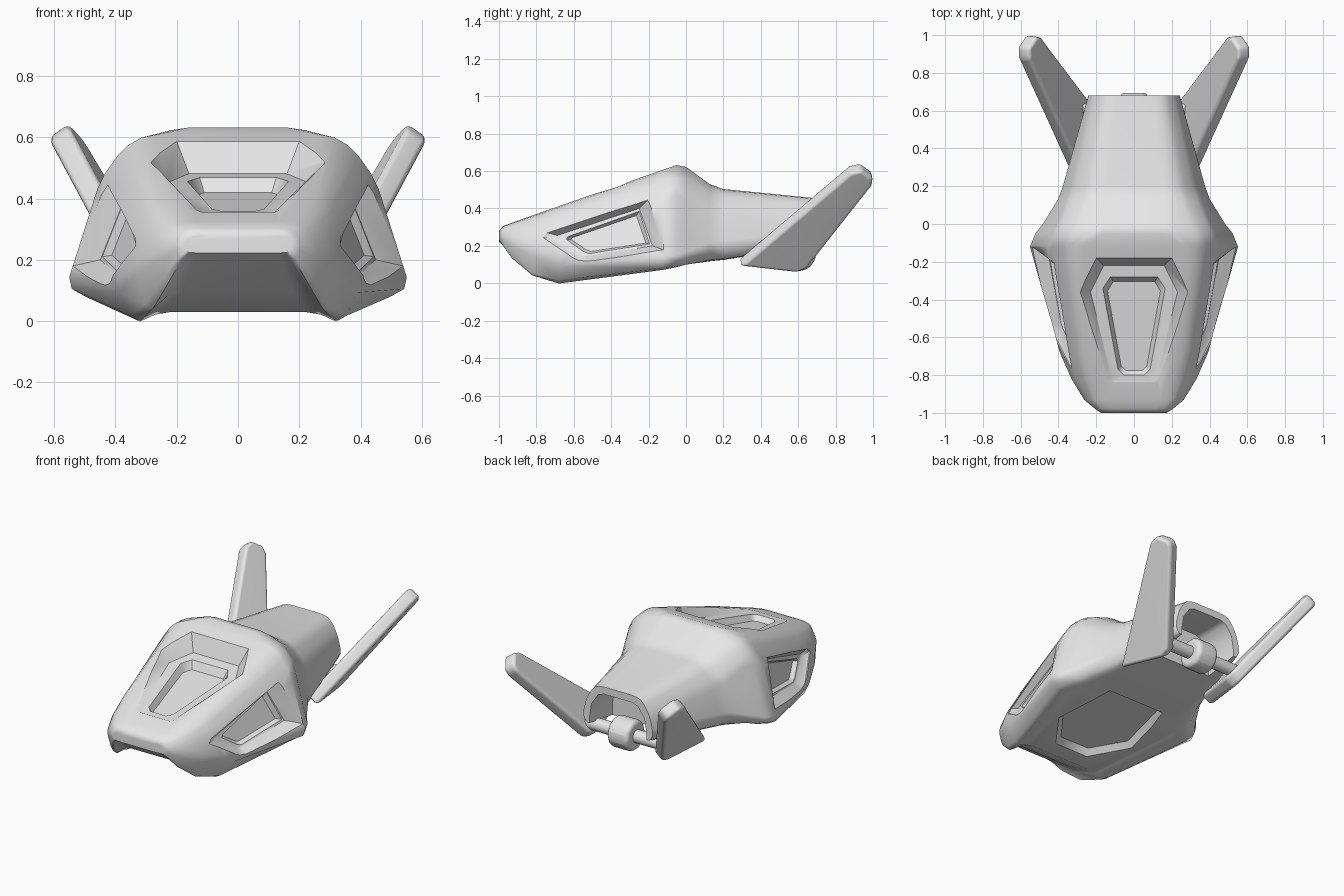
import bpy
import bmesh
from math import pi
from mathutils import Vector

cube = bpy.data.objects.get("Cube")
if cube:
    bpy.data.objects.remove(cube, do_unlink=True)

grey = bpy.data.materials.new("plain grey")
grey.use_nodes = True
grey.diffuse_color = (0.8, 0.8, 0.8, 1)
grey.node_tree.nodes["Principled BSDF"].inputs["Base Color"].default_value = (0.8, 0.8, 0.8, 1)


def loft(name, rings):
    """Closed solid through a list of equal-length point rings."""
    bm = bmesh.new()
    layers = [[bm.verts.new(p) for p in ring] for ring in rings]
    n = len(layers[0])
    for a, b in zip(layers, layers[1:]):
        for i in range(n):
            j = (i + 1) % n
            bm.faces.new((a[i], a[j], b[j], b[i]))
    bm.faces.new(layers[0][::-1])
    bm.faces.new(layers[-1])
    bm.normal_update()
    if bm.calc_volume(signed=True) < 0:
        bmesh.ops.reverse_faces(bm, faces=bm.faces)
    mesh = bpy.data.meshes.new(name)
    bm.to_mesh(mesh)
    bm.free()
    mesh.materials.append(grey)
    obj = bpy.data.objects.new(name, mesh)
    bpy.context.collection.objects.link(obj)
    return obj


def activate(obj):
    bpy.ops.object.select_all(action="DESELECT")
    obj.select_set(True)
    bpy.context.view_layer.objects.active = obj


def finish(obj, angle, bevel=0):
    activate(obj)
    if bevel:
        mod = obj.modifiers.new("soft edges", "BEVEL")
        mod.width, mod.segments = bevel, 3
        bpy.ops.object.modifier_apply(modifier=mod.name)
    bpy.ops.object.shade_smooth_by_angle(angle=angle * pi / 180)
    mod = obj.modifiers.new("even normals", "WEIGHTED_NORMAL")
    mod.keep_sharp = True


def cut(target, rings):
    """Subtract a lofted solid from the target."""
    cutter = loft("cutter", rings)
    cutter.hide_render = True
    activate(target)
    mod = target.modifiers.new("cut", "BOOLEAN")
    mod.operation, mod.solver, mod.object = "DIFFERENCE", "EXACT", cutter
    bpy.ops.object.modifier_apply(modifier=mod.name)
    bpy.data.objects.remove(cutter, do_unlink=True)


def mirrored(half):
    """Half outline of (x, other) pairs completed to the other side."""
    return half + [(-x, v) for x, v in reversed(half)]


def rounded(ring, limit=0.03):
    """Replace each corner by a short chamfer."""
    out = []
    pts = [Vector(p) for p in ring]
    for i, p in enumerate(pts):
        for q in (pts[i - 1], pts[(i + 1) % len(pts)]):
            d = q - p
            out.append(p + d * min(0.22, limit / max(d.length, 0.001)))
    return out


# Hull: half sections from the nose to the tail, top edge round to the belly
sections = {
    -1: [(.12, .278), (.15, .274), (.17, .262), (.175, .248), (.17, .232), (.155, .222)],
    -.98: [(.14, .305), (.18, .295), (.2, .268), (.205, .24), (.19, .2), (.16, .212)],
    -.93: [(.17, .324), (.22, .308), (.25, .27), (.268, .22), (.235, .12), (.18, .18)],
    -.82: [(.2, .363), (.265, .338), (.305, .28), (.338, .18), (.295, .025), (.21, .1)],
    -.68: [(.25, .412), (.3, .38), (.342, .305), (.402, .12), (.34, -.01), (.25, .03)],
    -.12: [(.3, .608), (.375, .565), (.45, .46), (.56, .115), (.48, .07), (.36, .08)],
    -.05: [(.19, .632), (.35, .583), (.425, .5), (.53, .12), (.445, .085), (.34, .092)],
    0: [(.185, .622), (.325, .573), (.4, .485), (.49, .14), (.415, .1), (.33, .1)],
    .13: [(.185, .528), (.27, .5), (.35, .415), (.41, .19), (.36, .125), (.29, .118)],
    .2: [(.18, .504), (.25, .478), (.325, .4), (.385, .2), (.34, .132), (.27, .125)],
    .68: [(.12, .456), (.17, .438), (.22, .36), (.247, .25), (.225, .2), (.18, .2)],
}
hull = loft("hull", [rounded([(x, y, z) for x, z in mirrored(half)])
                     for y, half in sections.items()])


# Stepped recess in the sloping roof
def roof(y):
    return .3 + .35 * (y + 1)


def tray(y):
    return .475 + .21 * (y + .25)


def well(y):
    return .42 + .19 * (y + .3)


def flat_ring(half, height, lift=0):
    return [(x, y, height(y) + lift) for x, y in mirrored(half)]


rim = [(.2, -.18), (.29, -.36), (.135, -.82), (.12, -.84)]
base = [(.16, -.22), (.23, -.36), (.118, -.82), (.1, -.835)]
well_rim = [(.125, -.28), (.165, -.34), (.085, -.77), (.055, -.8)]
well_base = [(.11, -.305), (.14, -.355), (.068, -.75), (.045, -.775)]
cut(hull, [flat_ring(well_base, well), flat_ring(well_rim, tray), flat_ring(base, tray),
           flat_ring(rim, roof), flat_ring(rim, roof, .15)])


# Hexagonal recess under the belly
def belly(y):
    return .03 + .09 * (y + .68)


rim = [(.12, -.58), (.28, -.36), (.21, .03)]
base = [(.105, -.55), (.25, -.355), (.185, 0)]
cut(hull, [flat_ring(base, belly, .035), flat_ring(rim, belly), flat_ring(rim, belly, -.1)])


# Stepped recesses in both cheeks, deeper towards the back
def cheek_ring(outline, side, step, sink):
    ring = []
    for y, z in outline:
        x = .33 + .293 * (y + .76) - .32 * (z - .25)
        x -= sink * (.065 + .07 * (y + .2)) + step
        ring.append((side * x, y, z))
    return ring


rim = [(-.765, .245), (-.74, .27), (-.2, .45), (-.12, .18), (-.53, .112), (-.58, .12)]
base = [(-.7, .235), (-.69, .255), (-.25, .4), (-.18, .2), (-.53, .145), (-.56, .15)]
well_rim = [(-.64, .235), (-.63, .25), (-.25, .385), (-.195, .21), (-.52, .158), (-.55, .17)]
well_base = [(-.615, .235), (-.605, .245), (-.265, .362),
             (-.215, .215), (-.51, .17), (-.535, .18)]
for side in (1, -1):
    cut(hull, [cheek_ring(well_base, side, .025, 1), cheek_ring(well_rim, side, 0, 1),
               cheek_ring(base, side, 0, 1), cheek_ring(rim, side, 0, 0),
               cheek_ring(rim, side, -.1, 0)])

# Arched opening at the tail
arch = mirrored([(.1, .41), (.14, .395), (.185, .33), (.2, .24), (.2, -.1)])
cut(hull, [[(x, y, z) for x, z in arch] for y in (.45, 1)])
finish(hull, 42)

# Swept tail fins leaning outwards
fin_outline = [(.285, .11), (.875, .61), (.935, .624), (.996, .58),
               (.99, .54), (.64, .095), (.585, .076)]
lean = Vector((1, .147, -.7)).normalized()
for side, name in ((1, "left_fin"), (-1, "right_fin")):
    rings = []
    for offset in (-.04, .04):
        ring = [Vector((.325 - .147 * (y - .32) + .71 * (z - .13), y, z)) + lean * offset
                for y, z in fin_outline]
        rings.append([(side * p.x, p.y, p.z) for p in ring])
    finish(loft(name, rings), 45, .02)

# Axle and hub between the fins
for name, radius, length, sides, bevel in (("axle", .04, .54, 16, 0),
                                           ("hub", .1, .15, 10, .03)):
    bpy.ops.mesh.primitive_cylinder_add(vertices=sides, radius=radius, depth=length,
                                        location=(0, .6, .16), rotation=(0, pi / 2, 0))
    part = bpy.context.object
    part.name = name
    part.data.materials.append(grey)
    finish(part, 45, bevel)
